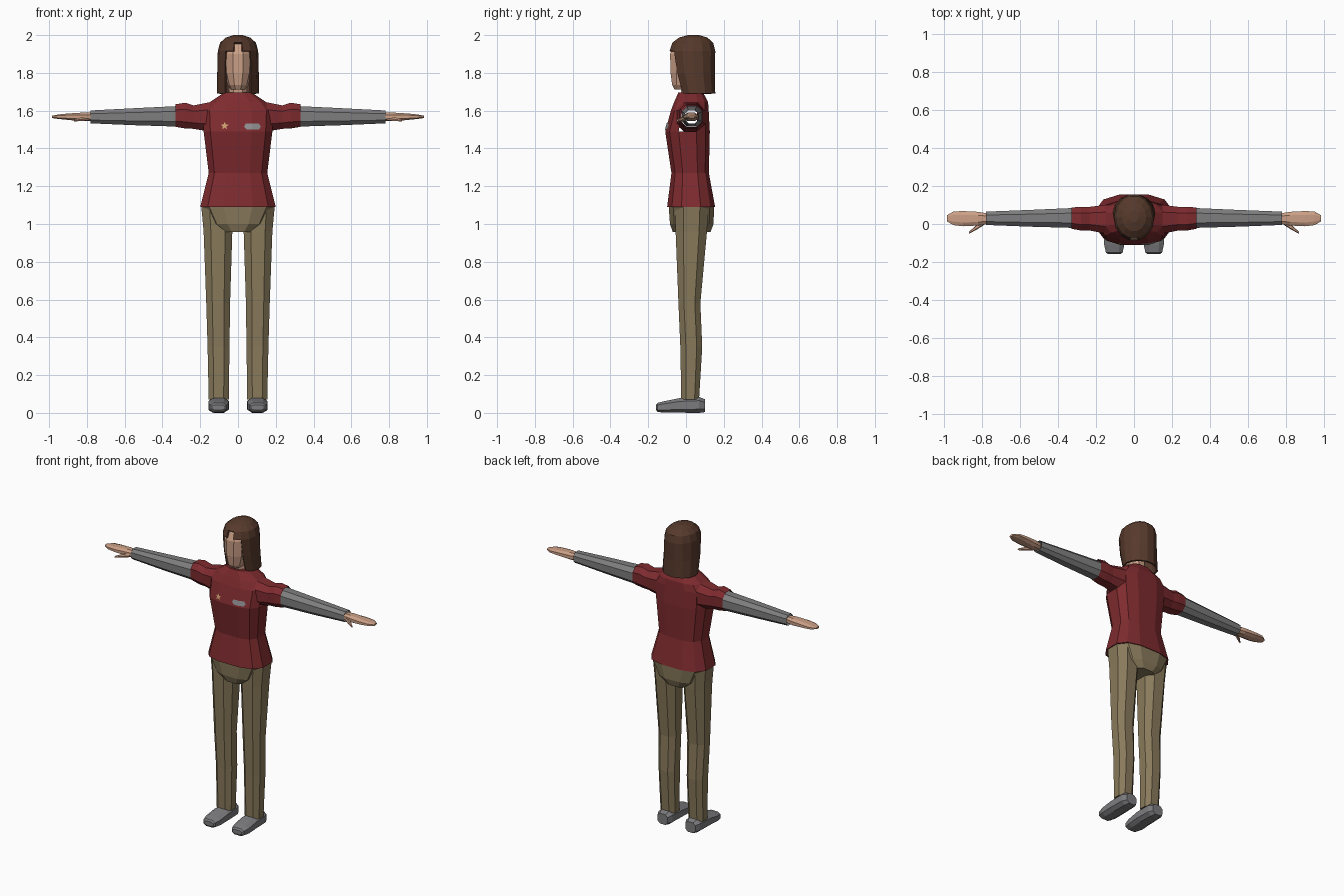
import bpy, bmesh, math
from mathutils import Vector

cube = bpy.data.objects.get("Cube")
if cube:
    bpy.data.objects.remove(cube)


def material(name, r, g, b):
    m = bpy.data.materials.new(name)
    m.use_nodes = True
    m.diffuse_color = (r, g, b, 1)
    m.node_tree.nodes["Principled BSDF"].inputs["Base Color"].default_value = (r, g, b, 1)
    return m


RED = material("shirt red", .21, .024, .028)
GREY = material("sleeve grey", .21, .21, .215)
KHAKI = material("trouser khaki", .25, .195, .105)
SHOE = material("shoe grey", .2, .2, .21)
SKIN = material("skin", .6, .35, .24)
HAIR = material("hair brown", .095, .042, .025)
SILVER = material("badge silver", .27, .27, .28)
GOLD = material("star gold", .6, .36, .16)


def finish(name, bm, mat, mirror=False):
    mesh = bpy.data.meshes.new(name)
    bm.to_mesh(mesh)
    bm.free()
    mesh.materials.append(mat)
    obj = bpy.data.objects.new(name, mesh)
    bpy.context.collection.objects.link(obj)
    if mirror:
        obj.modifiers.new("mirror", 'MIRROR')
    return obj


def loft(name, mat, axis, rings, sides=8, power=.8, caps=True, mirror=False, drop=None):
    """Skin rings (position, centre a, centre b, radius a, radius b) along an axis;
    drop(centre) says which faces to leave out."""
    bm = bmesh.new()
    angles = [2 * math.pi * (k + .5) / sides + math.pi / 2 for k in range(sides)]
    shape = [tuple(math.copysign(abs(f(t)) ** power, f(t)) for f in (math.cos, math.sin))
             for t in angles]
    wide = max(p[0] for p in shape)
    deep = max(p[1] for p in shape)
    loops = []
    for pos, ca, cb, ra, rb in rings:
        loop = []
        for u, v in shape:
            co = [ca + ra * u / wide, cb + rb * v / deep]
            co.insert("xyz".index(axis), pos)
            loop.append(bm.verts.new(co))
        loops.append(loop)
    for lo, hi in zip(loops, loops[1:]):
        for k in range(sides):
            j = (k + 1) % sides
            bm.faces.new((lo[k], lo[j], hi[j], hi[k]))
    if caps:
        bm.faces.new(loops[0])
        bm.faces.new(loops[-1])
    bmesh.ops.recalc_face_normals(bm, faces=bm.faces)
    if drop:
        gone = [f for f in bm.faces if drop(f.calc_center_median())]
        bmesh.ops.delete(bm, geom=gone, context='FACES')
    return finish(name, bm, mat, mirror)


# Shirt body, open at the armholes
shirt = loft("shirt_body", RED, "z", [
    (1.09, 0, .027, .2, .127),
    (1.27, 0, .022, .155, .099),
    (1.49, 0, .008, .182, .118),
    (1.60, 0, .02, .187, .1),
    (1.645, 0, .027, .15, .09),
    (1.695, 0, .025, .075, .066),
], sides=12, power=.7, drop=lambda c: abs(c.x) > .17 and 1.5 < c.z < 1.6)

# Short sleeves over long under-sleeves, both open tubes
loft("short_sleeve", RED, "x", [
    (.15, .025, 1.567, .076, .078),
    (.235, .028, 1.566, .062, .062),
    (.28, .028, 1.574, .062, .068),
    (.33, .031, 1.574, .056, .06),
], caps=False, mirror=True)
loft("long_sleeve", GREY, "x", [
    (.3, .032, 1.57, .053, .055),
    (.55, .03, 1.568, .044, .045),
    (.78, .03, 1.567, .035, .034),
], caps=False, mirror=True)

# Hands
loft("hand", SKIN, "x", [
    (.775, .028, 1.567, .028, .022),
    (.82, .028, 1.567, .036, .023),
    (.9, .028, 1.568, .04, .017),
    (.95, .03, 1.568, .036, .012),
    (.985, .03, 1.567, .016, .006),
], mirror=True)
loft("thumb", SKIN, "x", [
    (.79, .006, 1.56, .012, .011),
    (.83, -.018, 1.555, .013, .01),
    (.868, -.046, 1.548, .005, .005),
], sides=6, mirror=True)

# Trousers
loft("trouser_seat", KHAKI, "z", [
    (.957, 0, .03, .08, .1),
    (1.0, 0, .03, .14, .115),
    (1.1, 0, .029, .194, .121),
], sides=12, power=.7)
loft("trouser_leg", KHAKI, "z", [
    (.07, .102, .022, .053, .047),
    (.35, .103, .028, .058, .058),
    (.58, .105, .018, .063, .058),
    (.96, .106, .028, .076, .083),
    (1.09, .108, .03, .086, .088),
], mirror=True)

# Shoes
loft("shoe", SHOE, "y", [
    (.1, .102, .038, .036, .034),
    (.07, .102, .042, .051, .042),
    (-.03, .102, .04, .054, .039),
    (-.11, .104, .032, .053, .031),
    (-.15, .104, .029, .044, .024),
    (-.158, .104, .029, .034, .014),
], power=.7, mirror=True)

# Neck and head
loft("neck", SKIN, "z", [(1.66, 0, .025, .05, .05), (1.76, 0, .02, .045, .05)])
loft("head", SKIN, "z", [
    (1.712, 0, -.015, .035, .045),
    (1.735, 0, -.005, .055, .068),
    (1.8, 0, .005, .073, .087),
    (1.9, 0, .012, .08, .096),
    (1.965, 0, .02, .065, .078),
], sides=10, power=.9)


# Hair: a shell cut away around the face, with a notch in the fringe
def face_opening(c):
    front = c.y < -.01
    return front and ((c.z < 1.915 and abs(c.x) < .07) or (c.z < 1.95 and abs(c.x) < .01))


hair = loft("hair", HAIR, "z", [
    (1.69, 0, .06, .112, .095),
    (1.8, 0, .042, .11, .111),
    (1.915, 0, .034, .107, .121),
    (1.96, 0, .036, .095, .108),
    (1.987, 0, .038, .064, .075),
    (2.0, 0, .04, .024, .03),
], sides=14, power=1, drop=lambda c: face_opening(c) or c.z < 1.7)
thick = hair.modifiers.new("thickness", 'SOLIDIFY')
thick.thickness = .012
thick.offset = -1

# Chest plates, laid on the shirt front
bpy.context.view_layer.update()


def on_chest(x, z):
    hit, point, normal, _ = shirt.ray_cast(Vector((x, -1, z)), Vector((0, 1, 0)))
    return point + normal * .004


def plate(name, mat, polygons):
    bm = bmesh.new()
    for poly in polygons:
        bm.faces.new([bm.verts.new(on_chest(x, z)) for x, z in poly])
    finish(name, bm, mat)


plate("name_badge", SILVER, [
    [(.032, 1.513), (.045, 1.5), (.074, 1.5), (.074, 1.53), (.04, 1.53)],
    [(.074, 1.5), (.11, 1.5), (.12, 1.515), (.11, 1.53), (.074, 1.53)],
])
star = []
for k in range(10):
    r = .009 if k % 2 else .021
    t = math.pi / 2 + k * math.pi / 5
    star.append((-.07 + r * math.cos(t), 1.518 + r * math.sin(t)))
plate("chest_star", GOLD, [[(-.07, 1.518), star[k], star[(k + 1) % 10]] for k in range(10)])
